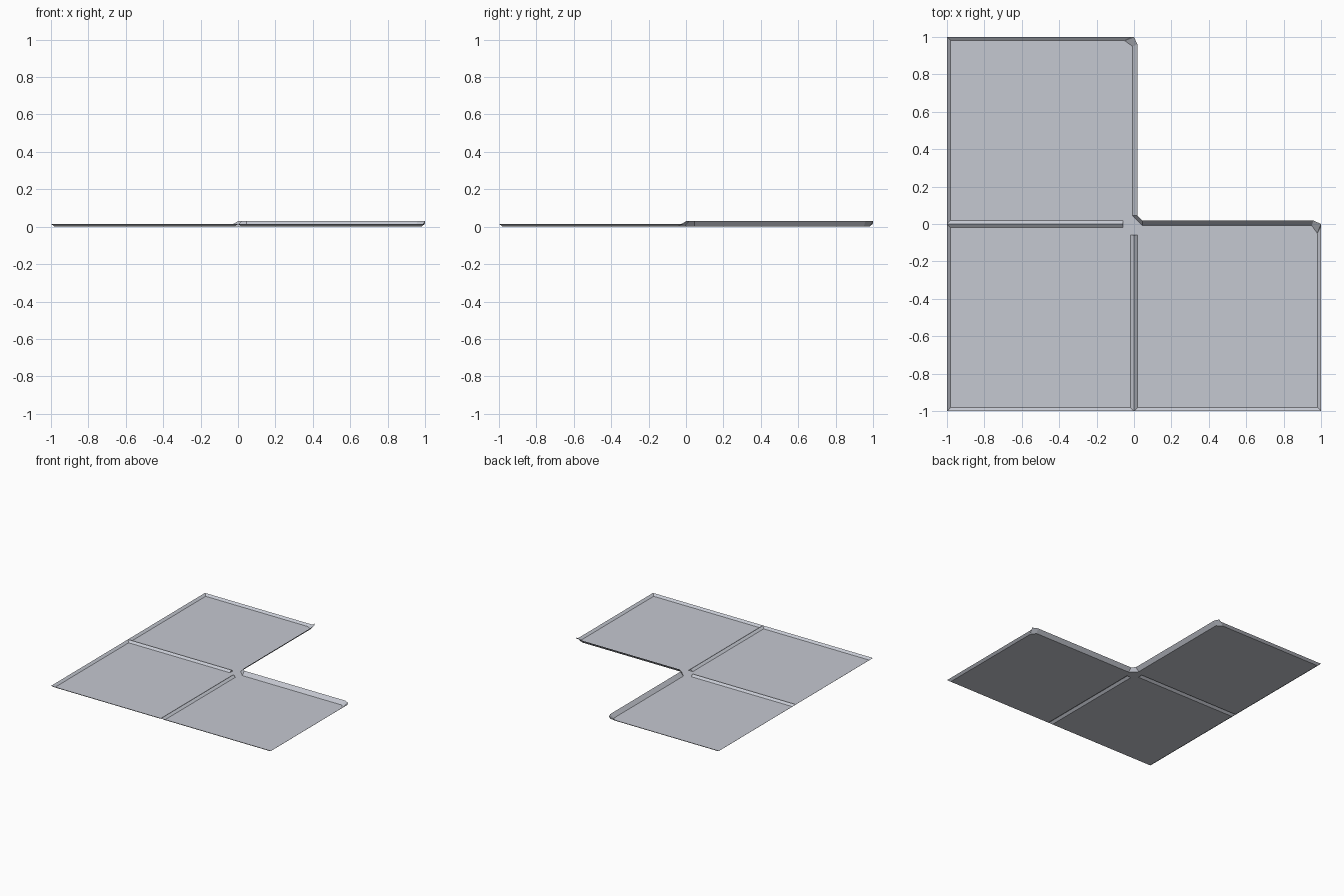
import bpy, bmesh

if "Cube" in bpy.data.objects:
    bpy.data.objects.remove(bpy.data.objects["Cube"])

RIM, LIP = 0.015, 0.03   # heights of the outer rim / ridges and of the notch lip

mat = bpy.data.materials.new("pale_grey")
mat.diffuse_color = (0.56, 0.58, 0.64, 1)
mat.use_nodes = True
mat.node_tree.nodes["Principled BSDF"].inputs["Base Color"].default_value = mat.diffuse_color

# Half of the floor outline (below the x = y diagonal), counter-clockwise,
# with a slot left open for the folded ridge
floor = [(-.98, -.98), (-.02, -.98), (-.02, -.06), (.02, -.06), (.02, -.98),
         (.98, -.98), (.98, -.05), (.95, -.008), (.045, -.008), (.0185, .0185)]
corner_a, corner_b = (-1, -1, RIM), (1, -1, RIM)
ridge_out, ridge_in = (0, -1, RIM), (0, -.06, RIM)
rim_end, lip_end = (1, -.01, RIM), (1, 0, LIP)
lip_a, lip_b, lip_mid = (.96, .018, LIP), (.045, .018, LIP), (.0315, .0315, LIP)
f = [(x, y, 0) for x, y in floor]

half = [
    f,
    # folded ridge with closed inner end
    [f[1], f[2], ridge_in, ridge_out],
    [f[4], ridge_out, ridge_in, f[3]],
    [f[2], f[3], ridge_in],
    # outer rim
    [f[0], corner_a, ridge_out, f[1]],
    [f[4], ridge_out, corner_b, f[5]],
    [f[5], corner_b, rim_end, f[6]],
    # raised lip around the notch
    [f[6], rim_end, lip_end],
    [f[6], lip_end, lip_a, f[7]],
    [f[7], lip_a, lip_b, f[8]],
    [f[8], lip_b, lip_mid, f[9]],
]

bm = bmesh.new()


def add_face(points):
    bm.faces.new([bm.verts.new(p) for p in points])


# Both halves: the second is mirrored by swapping x and y
for points in half:
    add_face(points)
    add_face([(y, x, z) for x, y, z in reversed(points)])
bmesh.ops.remove_doubles(bm, verts=bm.verts[:], dist=1e-5)

mesh = bpy.data.meshes.new("corner_floor_panel")
bm.to_mesh(mesh)
bm.free()
mesh.materials.append(mat)
panel = bpy.data.objects.new("corner_floor_panel", mesh)
bpy.context.collection.objects.link(panel)
